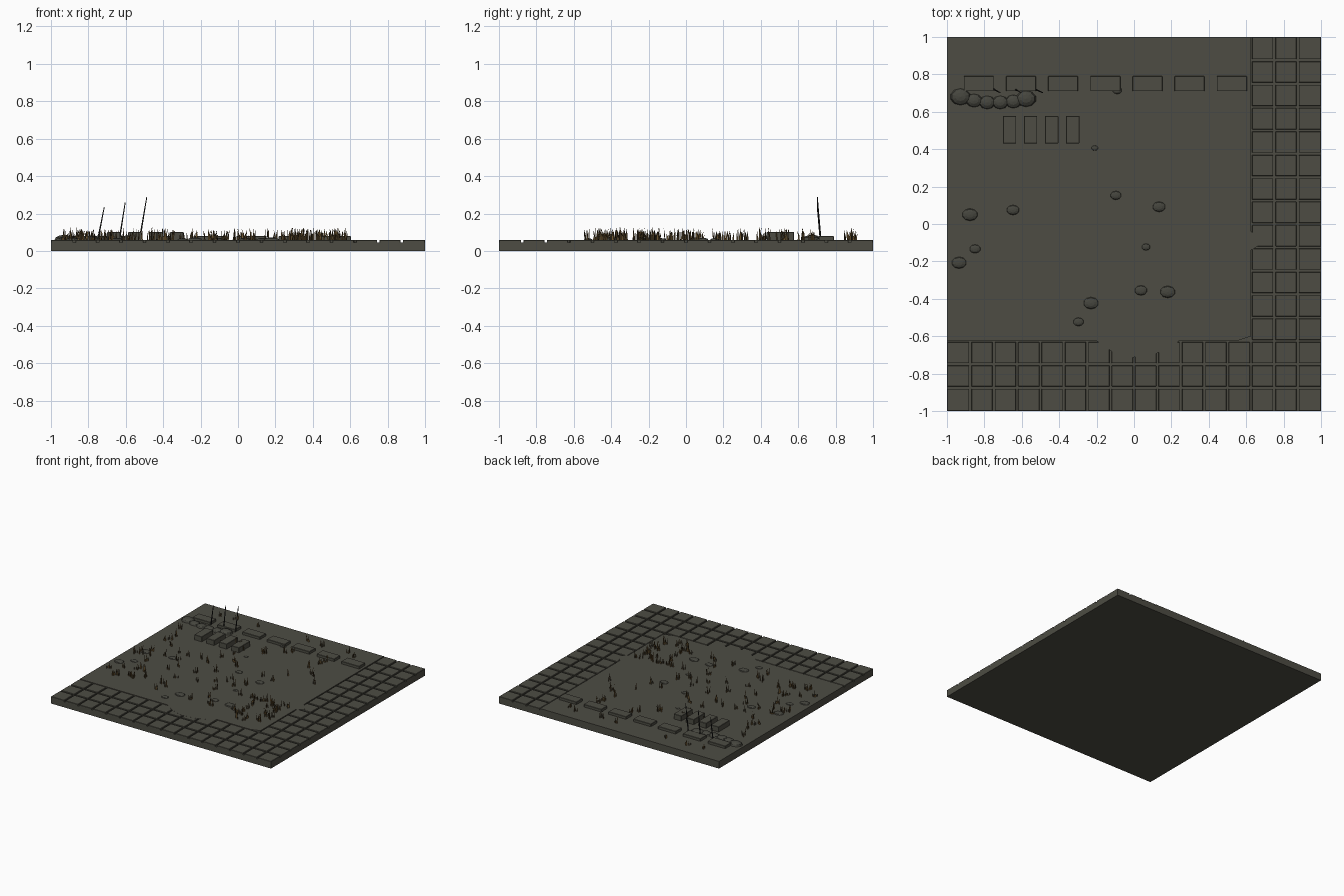
import bpy, bmesh, math, random
from mathutils import Matrix, Vector

if "Cube" in bpy.data.objects:
    bpy.data.objects.remove(bpy.data.objects["Cube"])

random.seed(7)
TOP = 0.058


def material(name, rgb):
    m = bpy.data.materials.new(name)
    m.diffuse_color = (*rgb, 1)
    m.use_nodes = True
    m.node_tree.nodes["Principled BSDF"].inputs["Base Color"].default_value = m.diffuse_color
    return m


STONE = material("olive stone", (0.075, 0.073, 0.057))
ROCK = material("dark rock", (0.060, 0.060, 0.048))
IRON = material("dark iron", (0.018, 0.018, 0.017))
STRAW = material("dry straw", (0.16, 0.095, 0.03))
BROWN = material("brown grass", (0.075, 0.05, 0.02))


def finish(bm, name, *mats):
    mesh = bpy.data.meshes.new(name)
    bm.to_mesh(mesh)
    bm.free()
    for m in mats:
        mesh.materials.append(m)
    ob = bpy.data.objects.new(name, mesh)
    bpy.context.collection.objects.link(ob)
    return ob


def add_box(bm, x0, x1, y0, y1, z0, z1):
    mat = Matrix.Translation(((x0 + x1) / 2, (y0 + y1) / 2, (z0 + z1) / 2)) \
        @ Matrix.Diagonal((x1 - x0, y1 - y0, z1 - z0, 1))
    bmesh.ops.create_cube(bm, size=1, matrix=mat)


def bevel(ob, width):
    mod = ob.modifiers.new("edge", 'BEVEL')
    mod.width = width
    mod.segments = 1


# Base slab
bm = bmesh.new()
add_box(bm, -1, 1, -1, 1, 0, 0.046)
finish(bm, "base_slab", STONE)

# Paving tiles on the right and front borders
bm = bmesh.new()
STEP, GAP = 0.125, 0.006
for i in range(16):
    for j in range(16):
        if i < 13 and j > 2:
            continue
        x, y = -1 + i * STEP, -1 + j * STEP
        add_box(bm, x + (GAP if i else 0), x + STEP - (GAP if i < 15 else 0),
                y + (GAP if j else 0), y + STEP - (GAP if j < 15 else 0), 0.044, TOP)
bevel(finish(bm, "paving_tiles", STONE), 0.002)

# Soil field spilling over the inner tile edges
outline = [(-1, 1), (0.625, 1), (0.625, -0.04), (0.66, -0.06), (0.69, -0.09), (0.66, -0.12),
           (0.625, -0.14), (0.625, -0.60), (0.55, -0.625), (0.24, -0.625), (0.2, -0.66),
           (0.1, -0.70), (-0.02, -0.715), (-0.12, -0.68), (-0.2, -0.625), (-1, -0.625)]
bm = bmesh.new()
face = bm.faces.new([bm.verts.new((x, y, 0.044)) for x, y in outline])
ext = bmesh.ops.extrude_face_region(bm, geom=[face])
for v in ext["geom"]:
    if isinstance(v, bmesh.types.BMVert):
        v.co.z = TOP + 0.0006
bmesh.ops.recalc_face_normals(bm, faces=bm.faces)
finish(bm, "soil_field", STONE)

# Low kerb blocks along the back
bm = bmesh.new()
for i in range(7):
    x = -0.91 + i * 0.2255
    add_box(bm, x, x + 0.16, 0.71, 0.79, 0.05, 0.08)
bevel(finish(bm, "kerb_blocks", STONE), 0.002)

# Four taller blocks
bm = bmesh.new()
for i in range(4):
    x = -0.70 + i * 0.1125
    add_box(bm, x, x + 0.07, 0.43, 0.578, 0.05, 0.10)
bevel(finish(bm, "stacked_blocks", STONE), 0.002)

# Flattened rocks: x, y, half width
rocks = [(-0.877, 0.05, .042), (-0.647, 0.075, .034), (-0.097, 0.153, .03), (0.134, 0.092, .035),
         (-0.21, 0.406, .018), (-0.09, 0.715, .026), (-0.935, -0.207, .04), (-0.85, -0.133, .03),
         (0.064, -0.123, .023), (0.037, -0.355, .034), (0.18, -0.363, .041),
         (-0.23, -0.423, .041), (-0.297, -0.523, .029)]
rubble = [(-0.928, 0.68, .056), (-0.855, 0.66, .045), (-0.785, 0.65, .045),
          (-0.715, 0.65, .045), (-0.645, 0.655, .045), (-0.577, 0.67, .055)]
for name, group, high in (("scattered_rocks", rocks, 0.35), ("rubble_row", rubble, 0.5)):
    bm = bmesh.new()
    for x, y, r in group:
        mat = Matrix.Translation((x, y, TOP)) @ Matrix.Diagonal((r, r * 0.8, r * high, 1))
        bmesh.ops.create_uvsphere(bm, u_segments=10, v_segments=6, radius=1, matrix=mat)
    finish(bm, name, ROCK)

# Leaning iron rods: base x, tip x, tip height
bm = bmesh.new()
for x0, x1, z1 in ((-0.75, -0.715, 0.235), (-0.635, -0.603, 0.26), (-0.527, -0.488, 0.287)):
    a, b = Vector((x0, 0.72, 0.055)), Vector((x1, 0.702, z1))
    d = b - a
    mat = Matrix.Translation((a + b) / 2) @ d.to_track_quat('Z', 'Y').to_matrix().to_4x4()
    bmesh.ops.create_cone(bm, cap_ends=True, segments=6, radius1=0.005, radius2=0.0025,
                          depth=d.length, matrix=mat)
finish(bm, "iron_rods", IRON)

# Grass tufts: thin upright blades
spots = [(random.uniform(-0.93, 0.55), random.uniform(-0.52, 0.68)) for _ in range(75)]
spots += [(random.uniform(0.24, 0.58), random.uniform(-0.54, -0.15)) for _ in range(24)]
spots += [(random.uniform(-0.9, 0.5), random.uniform(0.82, 0.92)) for _ in range(7)]
bm = bmesh.new()
for x, y in spots:
    for _ in range(random.randint(4, 6)):
        ang = random.uniform(0, math.pi)
        d = Vector((math.cos(ang), math.sin(ang), 0))
        p = Vector((x + random.uniform(-.015, .015), y + random.uniform(-.015, .015), TOP - 0.003))
        h, lean, w = random.uniform(0.03, 0.072), random.uniform(-0.012, 0.012), 0.0045
        up = Vector((0, 0, h))
        vs = [p - d * w, p + d * w, p + d * (w * 0.7 + lean * 0.4) + up * 0.55,
              p + d * lean + up, p + d * (lean * 0.4 - w * 0.7) + up * 0.55]
        f = bm.faces.new([bm.verts.new(v) for v in vs])
        f.material_index = random.randint(0, 1)
finish(bm, "grass_tufts", STRAW, BROWN)
